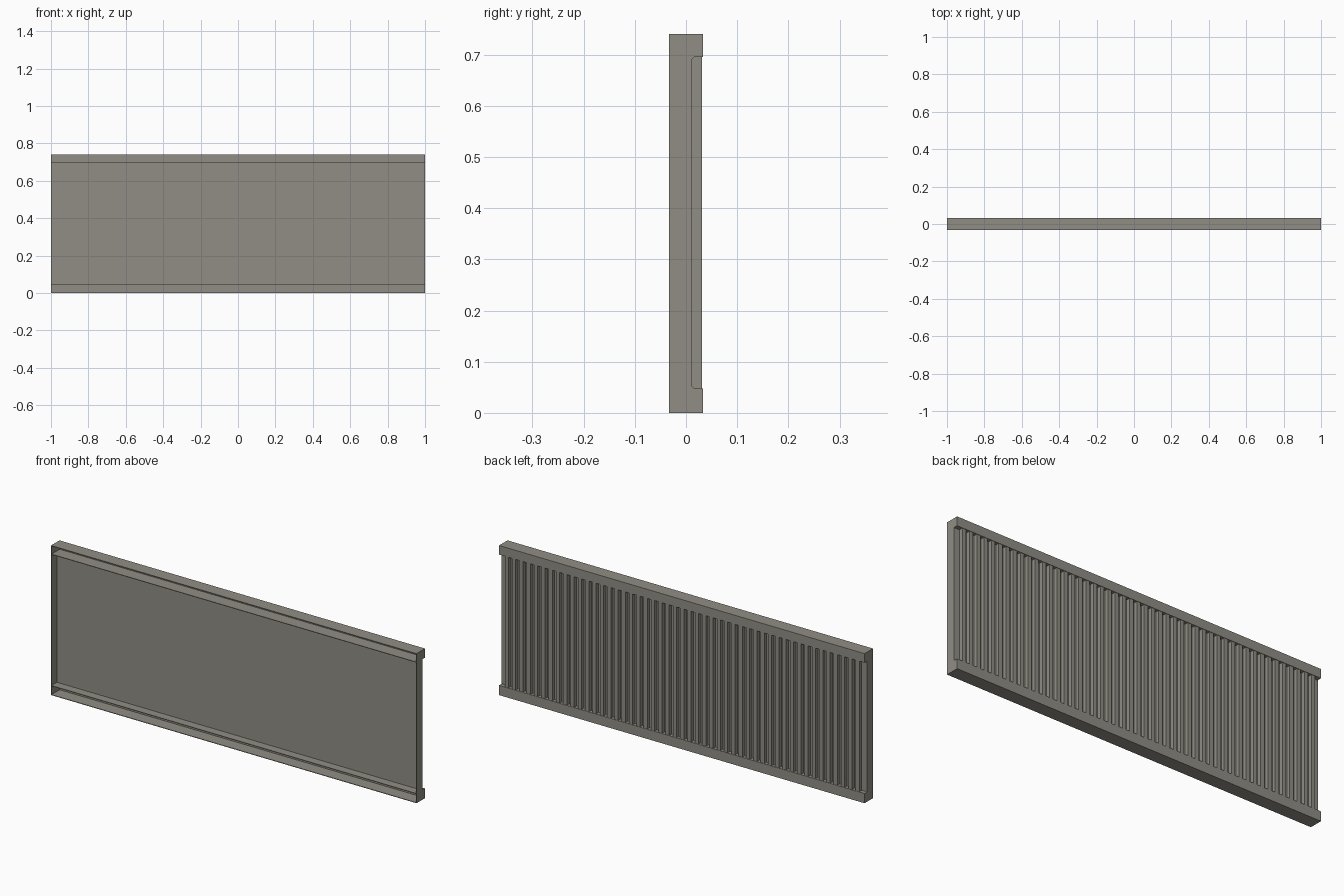
import bpy, bmesh

if "Cube" in bpy.data.objects:
    bpy.data.objects.remove(bpy.data.objects["Cube"])

L, D, H = 1.0, 0.033, 0.74      # half length, half depth, height
T = 0.003                       # sheet thickness
Z0, Z1 = 0.048, 0.695           # opening between the two rails
YP = 0.012                      # back of the recessed panel

grey = bpy.data.materials.new("warm_grey")
grey.diffuse_color = (0.28, 0.268, 0.23, 1)
grey.use_nodes = True
grey.node_tree.nodes["Principled BSDF"].inputs["Base Color"].default_value = grey.diffuse_color


def add_box(bm, x0, x1, y0, y1, z0, z1):
    v = [bm.verts.new((x, y, z)) for x in (x0, x1) for y in (y0, y1) for z in (z0, z1)]
    for f in ((0, 1, 3, 2), (4, 6, 7, 5), (0, 4, 5, 1), (2, 3, 7, 6), (0, 2, 6, 4), (1, 5, 7, 3)):
        bm.faces.new([v[i] for i in f])


def add_prism(bm, profile, x0, x1):
    # profile of (y, z) points extruded along x
    a = [bm.verts.new((x0, y, z)) for y, z in profile]
    b = [bm.verts.new((x1, y, z)) for y, z in profile]
    bm.faces.new(a)
    bm.faces.new(b[::-1])
    n = len(profile)
    for i in range(n):
        j = (i + 1) % n
        bm.faces.new((a[i], b[i], b[j], a[j]))


def finish(bm, name):
    bmesh.ops.recalc_face_normals(bm, faces=bm.faces)
    me = bpy.data.meshes.new(name)
    bm.to_mesh(me)
    bm.free()
    me.materials.append(grey)
    ob = bpy.data.objects.new(name, me)
    bpy.context.collection.objects.link(ob)


# channel rails, open to the front
for name, lo, hi in (("bottom_rail", 0, Z0), ("top_rail", Z1, H)):
    bm = bmesh.new()
    add_prism(bm, [(-D, lo), (D, lo), (D, hi), (-D, hi), (-D, hi - T),
                   (D - T, hi - T), (D - T, lo + T), (-D, lo + T)], -L + T, L - T)
    finish(bm, name)

# end plates, notched at the back between the rails
c = 0.004
plate = [(-D, 0), (D, 0), (D, Z0), (YP + c, Z0), (YP, Z0 + c),
         (YP, Z1 - c), (YP + c, Z1), (D, Z1), (D, H), (-D, H)]
for name, x0, x1 in (("left_end_plate", -L, -L + T), ("right_end_plate", L - T, L)):
    bm = bmesh.new()
    add_prism(bm, plate, x0, x1)
    finish(bm, name)

# recessed flat panel
bm = bmesh.new()
add_box(bm, -L + T, L - T, YP - T, YP, Z0, Z1)
finish(bm, "panel")

# row of upright ribs on the back
bm = bmesh.new()
count, pitch, w = 49, 0.04, 0.01
for i in range(count):
    x = (i - (count - 1) / 2) * pitch
    add_box(bm, x - w, x + w, YP, D - 0.002, Z0, Z1)
finish(bm, "back_ribs")
